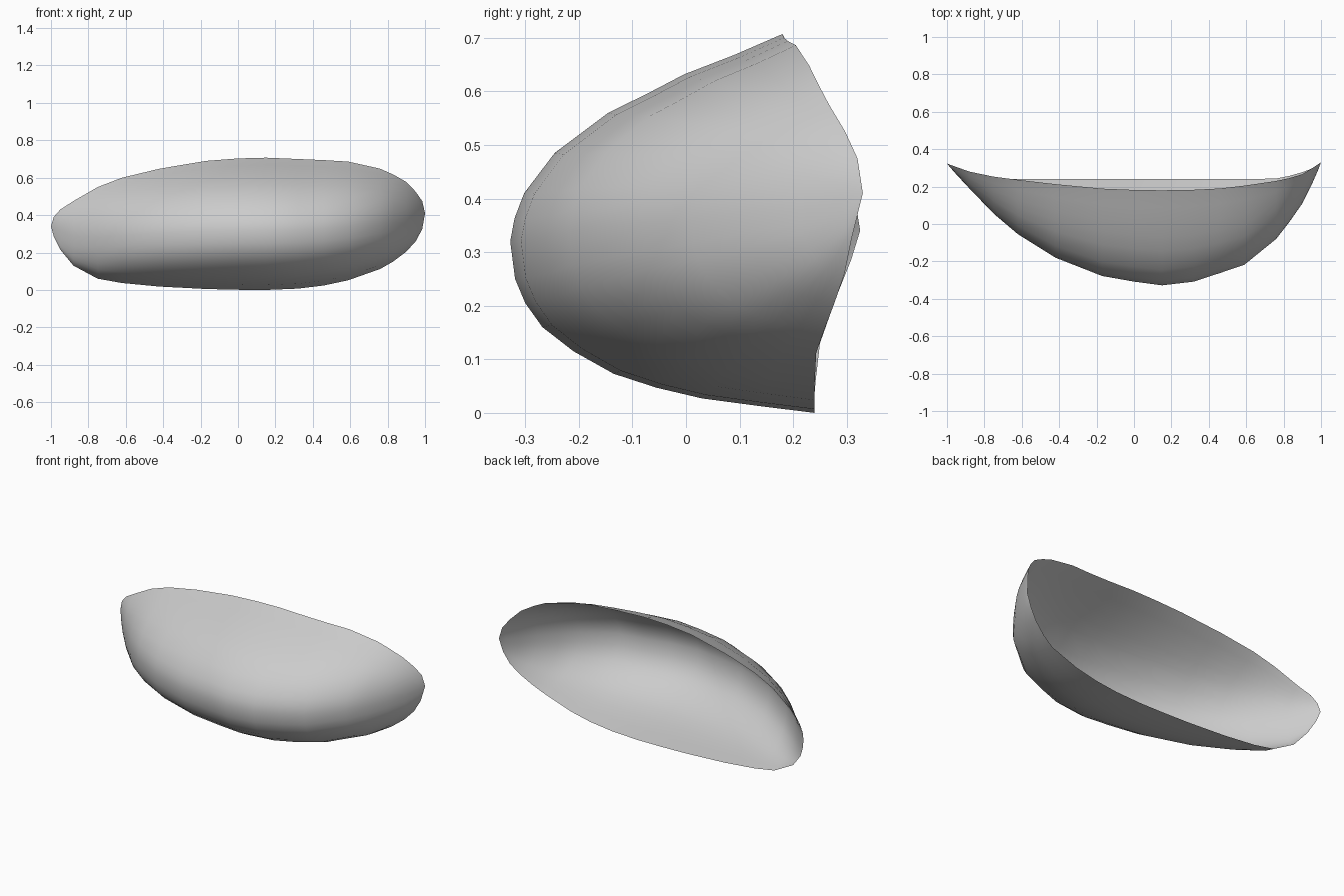
import bpy, bmesh

# Cross-section columns: x, bottom rim z, y, top rim z, y, foremost y
columns = [
    (-1.00, .34, .325, .34, .325, .325),
    (-.985, .285, .308, .39, .317, .305),
    (-.95, .215, .28, .43, .305, .265),
    (-.88, .13, .25, .475, .28, .19),
    (-.75, .06, .242, .55, .253, .055),
    (-.62, .037, .24, .60, .236, -.055),
    (-.42, .018, .24, .648, .213, -.18),
    (-.17, .005, .24, .69, .189, -.278),
    (0.0, .001, .24, .703, .182, -.308),
    (.15, .0, .24, .707, .18, -.328),
    (.32, .007, .24, .70, .183, -.308),
    (.46, .024, .24, .694, .19, -.262),
    (.59, .052, .24, .686, .205, -.218),
    (.76, .112, .243, .648, .23, -.08),
    (.83, .152, .257, .617, .245, .01),
    (.90, .205, .277, .577, .266, .11),
    (.95, .26, .296, .525, .297, .21),
    (.985, .325, .309, .475, .32, .29),
    (1.00, .41, .33, .41, .33, .33),
]
# Side profile (y, z) at the widest column
profile = [(.24, 0), (.135, .013), (.03, .027), (-.055, .047), (-.135, .073),
           (-.21, .115), (-.268, .16), (-.30, .205), (-.319, .25), (-.328, .32),
           (-.320, .363), (-.302, .41), (-.245, .485), (-.145, .56),
           (-.07, .597), (-.003, .632), (.09, .668), (.18, .707)]

# Turn the profile into height fraction and depth fraction
section = []
for y, z in profile:
    t = z / .707
    base = .24 - .06 * t
    section.append((t, (base - y) / (base + .328)))

# Curved shell: loft the section across all columns
bm = bmesh.new()
grid = []
for x, zb, yb, zt, yt, yf in columns:
    col = []
    for t, d in section:
        base = yb + (yt - yb) * t
        col.append(bm.verts.new((x, base + (yf - base) * d, zb + (zt - zb) * t)))
    grid.append(col)
for a, b in zip(grid, grid[1:]):
    for i in range(len(section) - 1):
        bm.faces.new((a[i], b[i], b[i + 1], a[i + 1]))
bmesh.ops.remove_doubles(bm, verts=bm.verts, dist=.0005)
for f in bm.faces:
    f.smooth = True
bm.normal_update()

mesh = bpy.data.meshes.new("curved_lens_shell")
bm.to_mesh(mesh)
bm.free()
shell = bpy.data.objects.new("curved_lens_shell", mesh)
bpy.context.collection.objects.link(shell)
